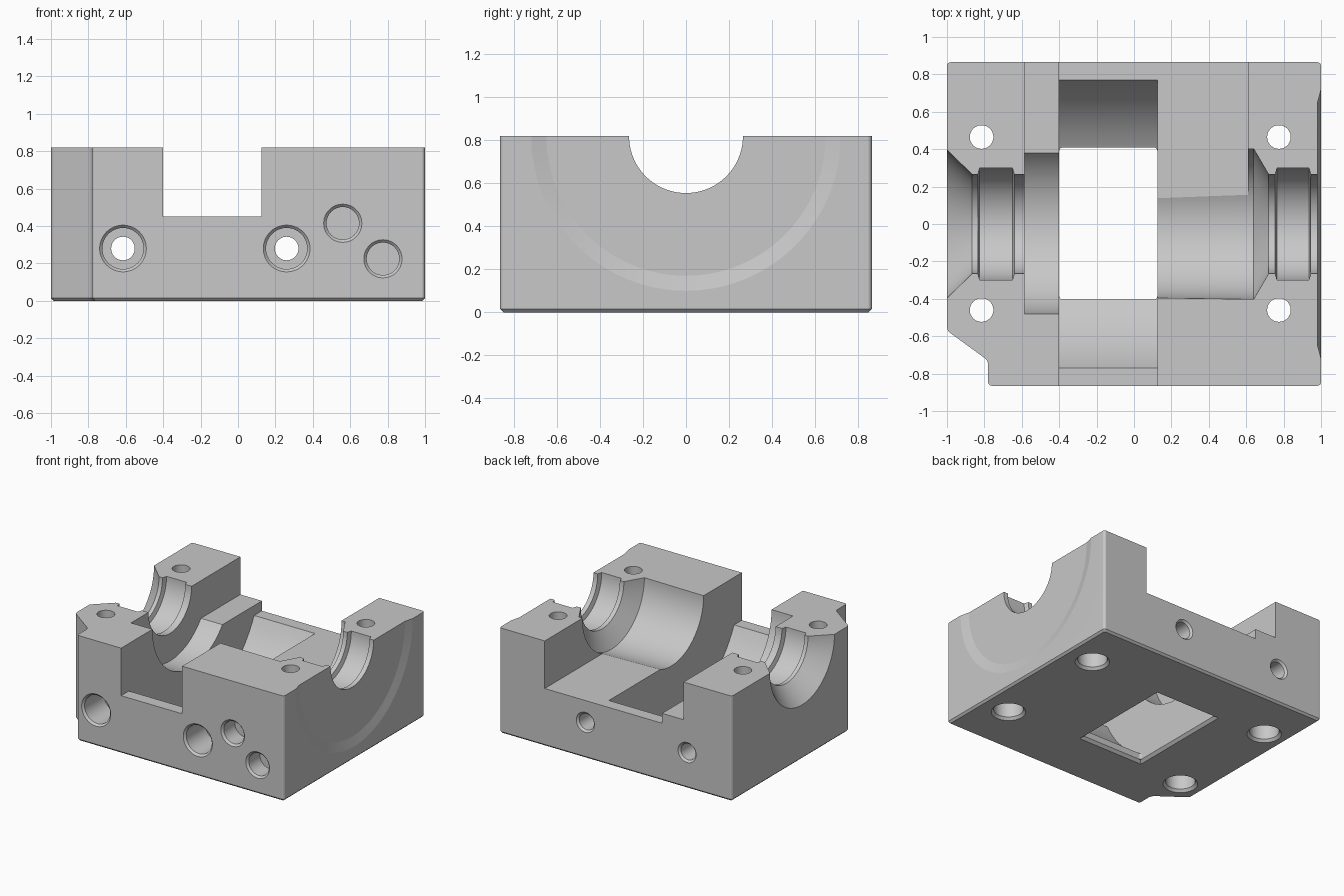
import bpy, bmesh, math
from mathutils import Matrix, Vector

old = bpy.data.objects.get("Cube")
if old:
    bpy.data.objects.remove(old, do_unlink=True)

TOP = 0.82
DEPTH = 0.865
FLOOR = 0.45

steel = bpy.data.materials.new("machined grey")
steel.use_nodes = True
grey = (0.58, 0.58, 0.58, 1)
steel.diffuse_color = grey
steel.node_tree.nodes["Principled BSDF"].inputs["Base Color"].default_value = grey


def make(name, bm):
    bmesh.ops.recalc_face_normals(bm, faces=bm.faces)
    mesh = bpy.data.meshes.new(name)
    bm.to_mesh(mesh)
    bm.free()
    mesh.materials.append(steel)
    obj = bpy.data.objects.new(name, mesh)
    bpy.context.collection.objects.link(obj)
    return obj


def box(x0, x1, y0, y1, z0, z1):
    bm = bmesh.new()
    size = Matrix.Diagonal((x1 - x0, y1 - y0, z1 - z0, 1))
    centre = Matrix.Translation(((x0 + x1) / 2, (y0 + y1) / 2, (z0 + z1) / 2))
    bmesh.ops.create_cube(bm, size=1, matrix=centre @ size)
    return bm


def lathe(profile, origin, direction, segments=48):
    """Solid of revolution from (distance, radius) pairs along a direction."""
    bm = bmesh.new()
    turn = Vector(direction).to_track_quat('Z', 'Y').to_matrix().to_4x4()
    place = Matrix.Translation(origin) @ turn
    rings = []
    for d, r in profile:
        angles = [2 * math.pi * i / segments for i in range(segments)]
        rings.append([bm.verts.new(place @ Vector((r * math.cos(a), r * math.sin(a), d)))
                      for a in angles])
    for a, b in zip(rings, rings[1:]):
        for i in range(segments):
            j = (i + 1) % segments
            bm.faces.new((a[i], a[j], b[j], b[i]))
    bm.faces.new(rings[0])
    bm.faces.new(rings[-1])
    return bm


# Block with one clipped corner, rounded uprights and a chamfered base
bm = bmesh.new()
outline = [(-1, DEPTH), (-1, -0.57), (-0.78, -0.73), (-0.78, -DEPTH), (1, -DEPTH), (1, DEPTH)]
base = bm.faces.new([bm.verts.new((x, y, 0)) for x, y in outline])
raised = bmesh.ops.extrude_face_region(bm, geom=[base])
bmesh.ops.translate(bm, vec=(0, 0, TOP),
                    verts=[g for g in raised["geom"] if isinstance(g, bmesh.types.BMVert)])
uprights = [e for e in bm.edges if abs(e.verts[0].co.z - e.verts[1].co.z) > 0.5]
bmesh.ops.bevel(bm, geom=uprights, offset=0.02, segments=6, profile=0.5, affect='EDGES')
rim = [e for e in bm.edges if max(v.co.z for v in e.verts) < 0.001]
bmesh.ops.bevel(bm, geom=rim, offset=0.015, segments=1, affect='EDGES')
block = make("bearing_block", bm)


def cut(bm):
    cutter = make("cutter", bm)
    cutter.hide_render = True
    mod = block.modifiers.new("cut", 'BOOLEAN')
    mod.operation = 'DIFFERENCE'
    mod.solver = 'EXACT'
    mod.object = cutter
    bpy.context.view_layer.objects.active = block
    bpy.ops.object.modifier_apply(modifier=mod.name)
    bpy.data.objects.remove(cutter, do_unlink=True)


# Open slots: full depth, rear bay and the raised rear ledge
cut(box(-0.4, 0.125, -1, 1, FLOOR, 1))
cut(box(0.1, 0.61, 0, 1, FLOOR, 1))
cut(box(-0.585, -0.39, 0, 1, 0.527, 1))

# Stepped shaft bore, seal grooves, wheel clearance and shallow dished right face
bore = [(-1.05, 0.445), (-0.865, 0.265), (-0.835, 0.265), (-0.825, 0.3), (-0.65, 0.3),
        (-0.64, 0.265), (-0.585, 0.265), (-0.585, 0.48), (-0.4, 0.48), (-0.4, 0.854),
        (0.125, 0.854), (0.125, 0.395), (0.64, 0.402), (0.72, 0.265), (0.755, 0.265),
        (0.765, 0.3), (0.935, 0.3), (0.945, 0.265), (0.982, 0.265), (0.982, 0.65),
        (1, 0.72), (1.05, 0.72)]
cut(lathe(bore, (0, 0, TOP), (1, 0, 0), 96))

# Window through the base, with a chamfered lower edge
window = box(-0.4, 0.125, -0.405, 0.41, -0.02, 0.3)
corners = [e for e in window.edges if abs(e.verts[0].co.z - e.verts[1].co.z) > 0.1]
bmesh.ops.bevel(window, geom=corners, offset=0.02, segments=4, profile=0.5, affect='EDGES')
for v in window.verts:
    v.co.z = max(v.co.z, -0.02)
cut(window)
flare = box(-0.42, 0.145, -0.425, 0.43, -0.02, 0.02)
for v in flare.verts:
    sign_x = 1 if v.co.x > 0 else -1
    sign_y = 1 if v.co.y > 0 else -1
    shift = -0.02 if v.co.z > 0 else 0.02
    v.co.x += sign_x * shift
    v.co.y += sign_y * shift
cut(flare)

# Vertical bolt holes, counterbored from below
for x in (-0.815, 0.775):
    for y in (-0.46, 0.465):
        cut(lathe([(-0.02, 0.14), (0.02, 0.105), (0.3, 0.105), (0.3, 0.063), (1, 0.063)],
                  (x, y, 0), (0, 0, 1)))

# Horizontal through holes, counterbored at the front
for x in (-0.615, 0.26):
    cut(lathe([(-0.02, 0.145), (0.015, 0.11), (0.25, 0.11), (0.25, 0.063),
               (1.715, 0.063), (1.75, 0.098)], (x, -DEPTH, 0.28), (0, 1, 0)))

# Blind ports on the front
for x, z in ((0.56, 0.415), (0.775, 0.225)):
    cut(lathe([(-0.02, 0.122), (0.015, 0.087), (0.15, 0.087)], (x, -DEPTH, z), (0, 1, 0)))

# Smooth curved walls, crisp machined edges
bpy.ops.object.select_all(action='DESELECT')
block.select_set(True)
bpy.context.view_layer.objects.active = block
bpy.ops.object.shade_smooth_by_angle(angle=math.radians(13))
weighted = block.modifiers.new("flat_face_normals", 'WEIGHTED_NORMAL')
weighted.keep_sharp = True
